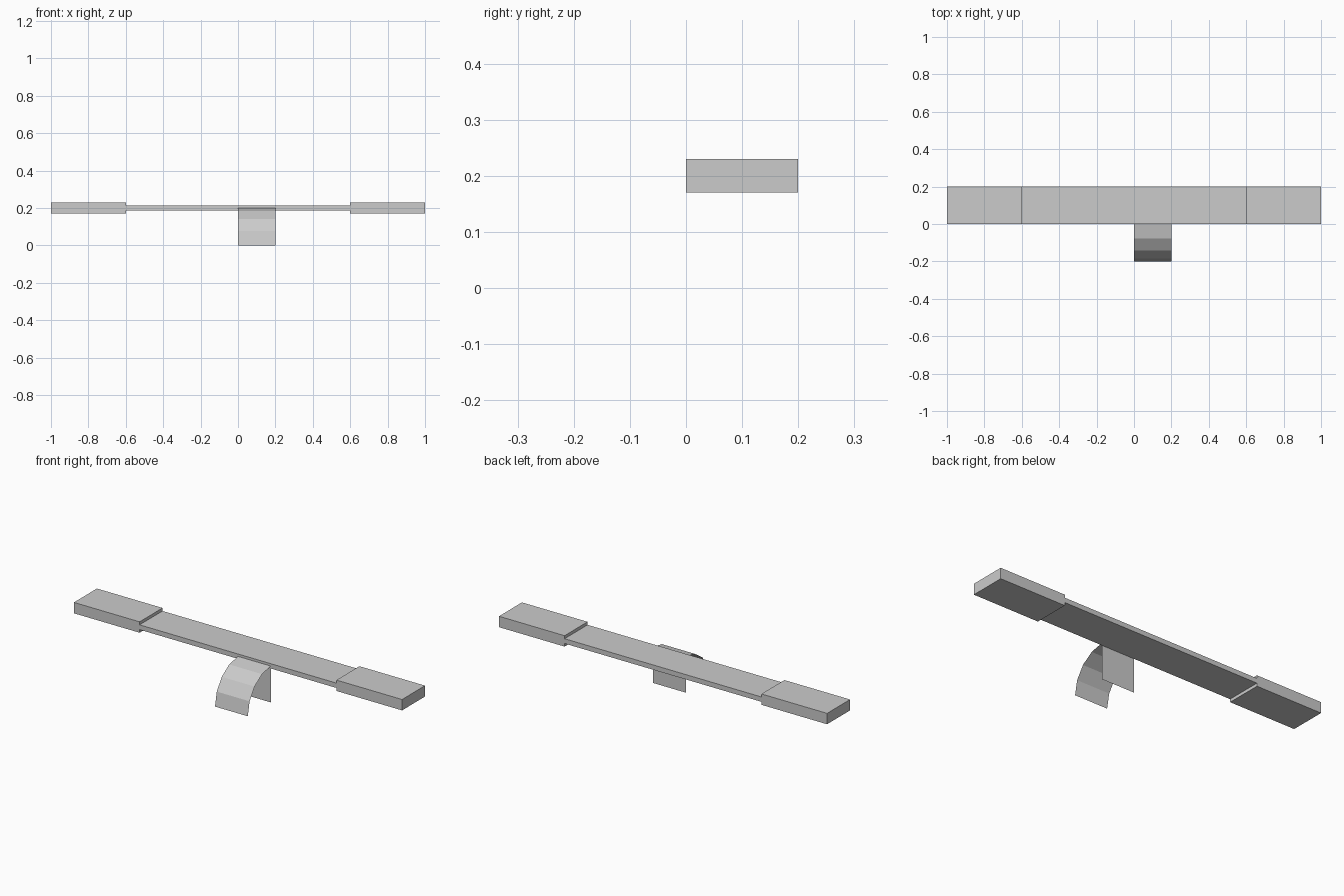
import bpy
import math

if "Cube" in bpy.data.objects:
    bpy.data.objects.remove(bpy.data.objects["Cube"])

grey = bpy.data.materials.new("light_grey")
grey.diffuse_color = (0.6, 0.6, 0.6, 1)
grey.use_nodes = True
grey.node_tree.nodes["Principled BSDF"].inputs["Base Color"].default_value = grey.diffuse_color


def mesh_object(name, verts, faces):
    me = bpy.data.meshes.new(name)
    me.from_pydata(verts, [], faces)
    me.materials.append(grey)
    ob = bpy.data.objects.new(name, me)
    bpy.context.collection.objects.link(ob)
    return ob


def box(name, lo, hi):
    bpy.ops.mesh.primitive_cube_add(
        size=1, location=[(a + b) / 2 for a, b in zip(lo, hi)])
    ob = bpy.context.object
    ob.name = name
    ob.scale = [b - a for a, b in zip(lo, hi)]
    bpy.ops.object.transform_apply(location=False, rotation=False, scale=True)
    ob.data.materials.append(grey)
    return ob


W = 0.2           # plank width and support size
H = 0.2           # height of the plank's centre line
THIN, THICK = 0.0133, 0.03

# Thin middle of the plank
box("plank_middle", (-0.6, 0, H - THIN), (0.6, W, H + THIN))

# Thicker seat at each end
box("left_seat", (-1.0, 0, H - THICK), (-0.6, W, H + THICK))
box("right_seat", (0.6, 0, H - THICK), (1.0, W, H + THICK))

# Curved support: open quarter-round sheet of four flat strips
steps = 4
verts = []
for i in range(steps + 1):
    a = math.pi / 2 * i / steps
    y, z = -W * math.cos(a), H * math.sin(a)
    verts += [(0, y, z), (W, y, z)]
faces = [(2 * i, 2 * i + 1, 2 * i + 3, 2 * i + 2) for i in range(steps)]
mesh_object("curved_support", verts, faces)

# Flat upright sheet behind the curve
mesh_object("support_back", [(0, 0, 0), (0, 0, H), (W, 0, H), (W, 0, 0)],
            [(0, 1, 2, 3)])
